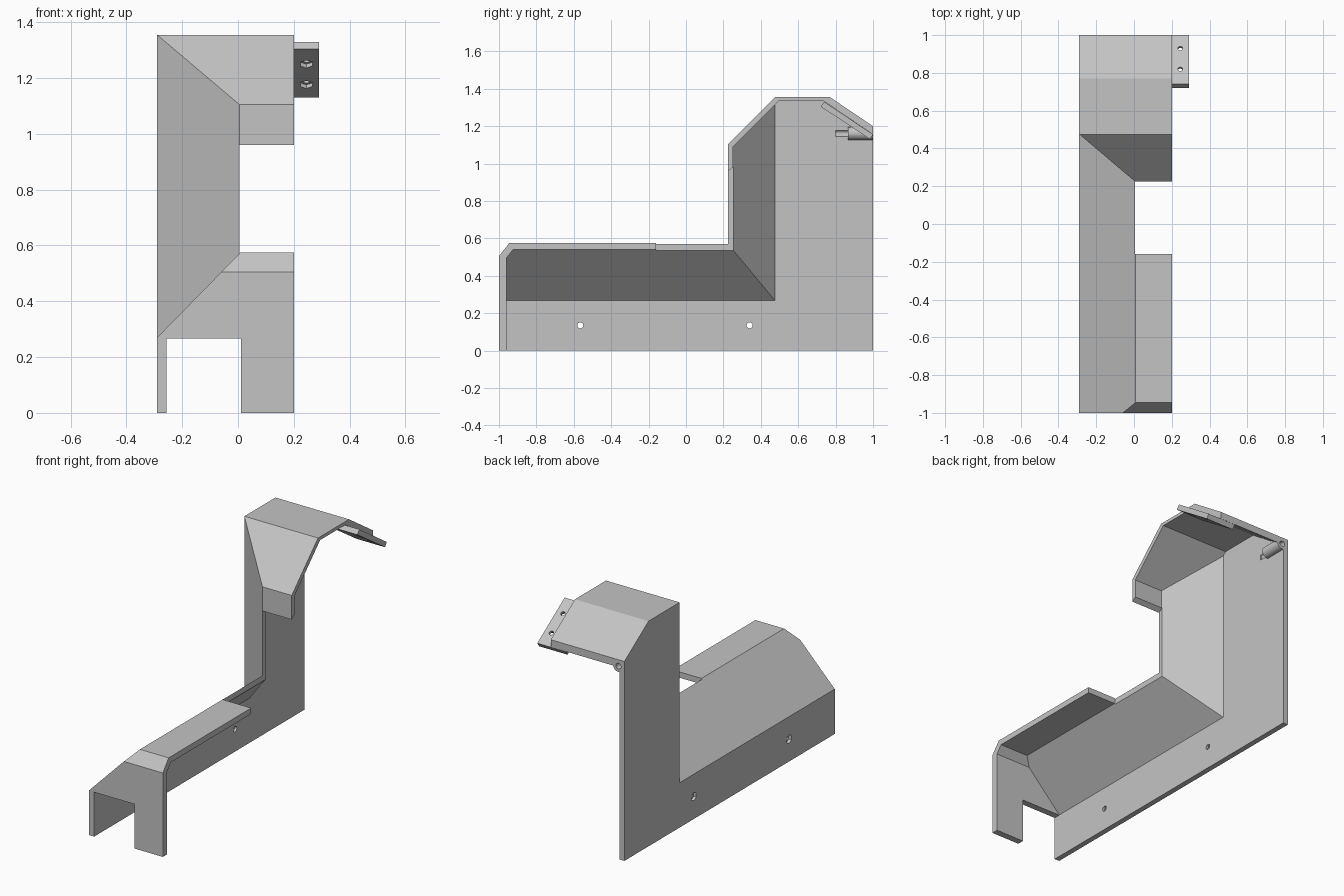
import bpy, bmesh
from mathutils import Vector

if "Cube" in bpy.data.objects:
    bpy.data.objects.remove(bpy.data.objects["Cube"])

grey = bpy.data.materials.new("plain_grey")
grey.use_nodes = True
grey.diffuse_color = (0.55, 0.55, 0.55, 1)
grey.node_tree.nodes["Principled BSDF"].inputs["Base Color"].default_value = (0.55, 0.55, 0.55, 1)


def finish(name, bm):
    bmesh.ops.recalc_face_normals(bm, faces=bm.faces[:])
    mesh = bpy.data.meshes.new(name)
    bm.to_mesh(mesh)
    bm.free()
    mesh.materials.append(grey)
    ob = bpy.data.objects.new(name, mesh)
    bpy.context.collection.objects.link(ob)
    return ob


def prism(name, axis, pts, lo, hi):
    """Extrude a 2D outline along an axis (0=x, 1=y, 2=z)."""
    def place(p, d):
        c = list(p)
        c.insert(axis, d)
        return c
    bm = bmesh.new()
    face = bm.faces.new([bm.verts.new(place(p, lo)) for p in pts])
    new = bmesh.ops.extrude_face_region(bm, geom=[face])["geom"]
    shift = Vector(place((0, 0), hi - lo))
    bmesh.ops.translate(bm, vec=shift, verts=[v for v in new if isinstance(v, bmesh.types.BMVert)])
    return finish(name, bm)


def rod(name, start, end, radius, sides=24):
    a, b = Vector(start), Vector(end)
    bm = bmesh.new()
    bmesh.ops.create_cone(bm, cap_ends=True, segments=sides, radius1=radius,
                          radius2=radius, depth=(b - a).length)
    turn = (b - a).to_track_quat("Z", "Y").to_matrix()
    bmesh.ops.rotate(bm, matrix=turn, verts=bm.verts[:])
    bmesh.ops.translate(bm, vec=(a + b) / 2, verts=bm.verts[:])
    return finish(name, bm)


def combine(ob, other, operation):
    """Apply a boolean and discard the helper."""
    mod = ob.modifiers.new("bool", "BOOLEAN")
    mod.object, mod.operation, mod.solver = other, operation, "EXACT"
    bpy.context.view_layer.update()
    done = ob.evaluated_get(bpy.context.evaluated_depsgraph_get())
    mesh = bpy.data.meshes.new_from_object(done)
    ob.modifiers.clear()
    ob.data = mesh
    bpy.data.objects.remove(other)


def guard_solid(name, side_outline, x0, x1, drop, back):
    """Side outline cut by a sloping lower flank and a slanted tower flank."""
    def slope(x):
        return 0.27 + 1.02 * (x + 0.29) - drop

    def slant(x):
        return 0.475 - 0.847 * (x + 0.29) + back
    flanks = prism(name, 1, [(-0.4, -0.3), (0.5, -0.3), (0.5, slope(0.5)), (-0.4, slope(-0.4))], -1.2, 1.3)
    tower = prism("tower_helper", 2, [(-0.45, slant(-0.45)), (0.6, slant(0.6)), (0.6, 1.4), (-0.45, 1.4)], -0.4, 2)
    combine(flanks, tower, "UNION")
    combine(flanks, prism("outline_helper", 0, side_outline, x0, x1), "INTERSECT")
    return flanks


# Thin shell: outer solid minus inner solid
body = guard_solid("guard_shell", [
    (-1, 0), (1, 0), (1, 1.2), (0.77, 1.355), (0.475, 1.355),
    (0.225, 1.105), (0.225, 0.575), (-0.945, 0.575), (-1, 0.505)], -0.29, 0.2, 0, 0)
hollow = guard_solid("hollow_helper", [
    (-0.96, -0.1), (1.1, -0.1), (1.1, 1.088), (0.735, 1.335), (0.495, 1.335),
    (0.25, 1.09), (0.25, 0.54), (-0.925, 0.54), (-0.96, 0.495)], -0.257, 0.4, 0.035, 0.028)
combine(body, hollow, "DIFFERENCE")

# Front doorway and the side window between the two flaps
combine(body, prism("doorway", 1, [(-0.257, -0.1), (0.01, -0.1), (0.01, 0.267), (-0.257, 0.267)],
                    -1.1, -0.93), "DIFFERENCE")
combine(body, prism("window", 0, [(-0.16, 0.45), (0.3, 0.45), (0.3, 1.02), (0.225, 0.96), (-0.16, 0.96)],
                    0.005, 0.5), "DIFFERENCE")

# Screw holes with outer counterbores in the side plate
for y in (-0.565, 0.34):
    combine(body, rod("hole", (-0.35, y, 0.135), (-0.2, y, 0.135), 0.016), "DIFFERENCE")
    combine(body, rod("bore", (-0.35, y, 0.135), (-0.272, y, 0.135), 0.026, 6), "DIFFERENCE")

# Screw tube at the rear upper corner
combine(body, rod("tube", (-0.25, 0.865, 1.161), (-0.25, 1, 1.161), 0.035), "UNION")
combine(body, rod("tube_bore", (-0.25, 0.8, 1.161), (-0.25, 1.1, 1.161), 0.017), "DIFFERENCE")

# Sloping mounting tab under the roof
tab = prism("mounting_tab", 0, [(0.74, 1.33), (0.72, 1.305), (0.983, 1.13), (1, 1.155)], 0.1, 0.29)
normal = Vector((0, 0.558, 0.83))
for y in (0.82, 0.93):
    top = Vector((0.245, y, 1.33 - 0.673 * (y - 0.74)))
    combine(tab, rod("tab_hole", top + normal * 0.05, top - normal * 0.08, 0.013), "DIFFERENCE")
    combine(tab, rod("nut_pocket", top - normal * 0.015, top - normal * 0.08, 0.025, 6), "DIFFERENCE")
